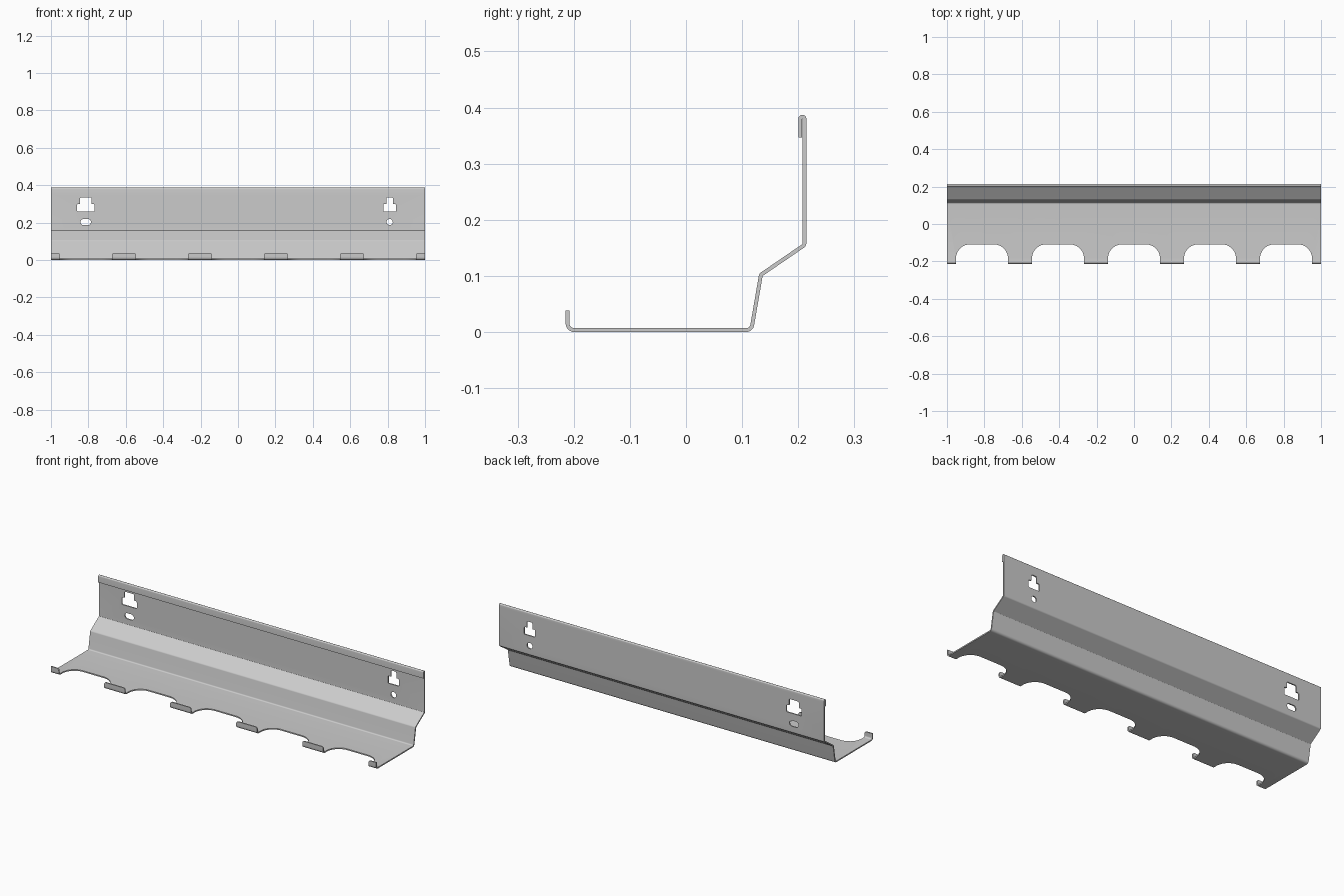
import bpy, bmesh, math
from mathutils import Vector

if "Cube" in bpy.data.objects:
    bpy.data.objects.remove(bpy.data.objects["Cube"])

T = 0.0068  # sheet thickness


def fillet(points, closed=False, seg=8):
    """Round the corners of a 2D polyline given as (u, v, radius)."""
    n, out = len(points), []
    for i, (u, v, r) in enumerate(points):
        p = Vector((u, v))
        if r == 0 or (not closed and i in (0, n - 1)):
            out.append(p)
            continue
        a = (Vector(points[i - 1][:2]) - p).normalized()
        b = (Vector(points[(i + 1) % n][:2]) - p).normalized()
        half = a.angle(b) / 2
        c = p + (a + b).normalized() * (r / math.sin(half))
        s = p + a * (r / math.tan(half)) - c
        sweep = s.angle_signed(p + b * (r / math.tan(half)) - c)
        for k in range(seg + 1):
            t = -sweep * k / seg
            out.append(c + Vector((s.x * math.cos(t) - s.y * math.sin(t),
                                   s.x * math.sin(t) + s.y * math.cos(t))))
    return out


def thicken(line, t):
    """Closed outline of a polyline with constant thickness."""
    left, right = [], []
    for i, p in enumerate(line):
        d0 = (p - line[i - 1]).normalized() if i else None
        d1 = (line[i + 1] - p).normalized() if i < len(line) - 1 else None
        d0, d1 = d0 or d1, d1 or d0
        m = (d0 + d1).normalized()
        nrm = Vector((-m.y, m.x)) * (t / 2 / max(0.3, m.dot(d0)))
        left.append(p + nrm)
        right.append(p - nrm)
    return left + right[::-1]


def prism(bm, outline, place, lo, hi):
    """Extrude a 2D outline between two levels; place maps (u, v, level) to 3D."""
    f = bm.faces.new([bm.verts.new(place(p[0], p[1], lo)) for p in outline])
    g = bmesh.ops.extrude_face_region(bm, geom=[f])
    move = Vector(place(0, 0, hi)) - Vector(place(0, 0, lo))
    bmesh.ops.translate(bm, vec=move,
                        verts=[v for v in g["geom"] if isinstance(v, bmesh.types.BMVert)])


def finish(bm, name):
    bmesh.ops.recalc_face_normals(bm, faces=bm.faces)
    me = bpy.data.meshes.new(name)
    bm.to_mesh(me)
    bm.free()
    ob = bpy.data.objects.new(name, me)
    bpy.context.collection.objects.link(ob)
    return ob


# Bent sheet: front lip, floor, sloped back, wall
h = T / 2
wall_y, top = 0.2145 - h, 0.387
line = fillet([(-0.2145 + h, 0.038, 0), (-0.2145 + h, h, 0.012), (0.1165, h, 0.011),
               (0.1335, 0.102, 0.007), (wall_y, 0.155, 0.007), (wall_y, 0.37, 0)])
# Folded hem along the top edge
r = h + 0.0003
for k in range(13):
    a = math.pi * k / 12
    line.append(Vector((wall_y - r + r * math.cos(a), top - h - r + r * math.sin(a))))
line.append(Vector((wall_y - 2 * r, 0.347)))
bm = bmesh.new()
prism(bm, thicken(line, T), lambda u, v, w: (w, u, v), -1, 1)
rack = finish(bm, "shelf_rack")

# Cutters: five floor notches and two pairs of mounting holes
bm = bmesh.new()
for i in range(-2, 3):
    x, w = i * 0.4065, 0.139
    notch = fillet([(x - w, -0.3, 0), (x + w, -0.3, 0),
                    (x + w, -0.109, 0.075), (x - w, -0.109, 0.075)], True, 12)
    prism(bm, notch, lambda u, v, l: (u, v, l), -0.05, 0.09)
for x, body, neck, slot in ((-0.814, 0.046, 0.030, 0.028), (0.811, 0.034, 0.017, 0.0165)):
    key = fillet([(x - body, 0.259, 0.004), (x + body, 0.259, 0.004),
                  (x + body, 0.300, 0.006), (x + neck, 0.300, 0),
                  (x + neck, 0.335, 0.006), (x - neck, 0.335, 0.006),
                  (x - neck, 0.300, 0), (x - body, 0.300, 0.006)], True, 4)
    hole = fillet([(x - slot, 0.187, 0.0155), (x + slot, 0.187, 0.0155),
                   (x + slot, 0.219, 0.0155), (x - slot, 0.219, 0.0155)], True, 6)
    for shape in (key, hole):
        prism(bm, shape, lambda u, v, l: (u, l, v), 0.15, 0.3)
cutter = finish(bm, "cutter")
cutter.hide_render = True

mod = rack.modifiers.new("cutouts", "BOOLEAN")
mod.operation, mod.solver, mod.object = "DIFFERENCE", "EXACT", cutter
bpy.context.view_layer.objects.active = rack
rack.select_set(True)
bpy.ops.object.modifier_apply(modifier=mod.name)
bpy.data.objects.remove(cutter)

# Round the upper corners of the lip tabs beside the notches
bm = bmesh.new()
bm.from_mesh(rack.data)
corners = [e for e in bm.edges
           if all(v.co.z > 0.0375 and v.co.y < -0.2 and abs(v.co.x) < 0.99 for v in e.verts)
           and abs(e.verts[0].co.x - e.verts[1].co.x) < 1e-4]
bmesh.ops.bevel(bm, geom=corners, offset=0.012, segments=5, profile=0.5, affect="EDGES")
bm.to_mesh(rack.data)
bm.free()
bpy.ops.object.shade_smooth_by_angle(angle=math.radians(30))
